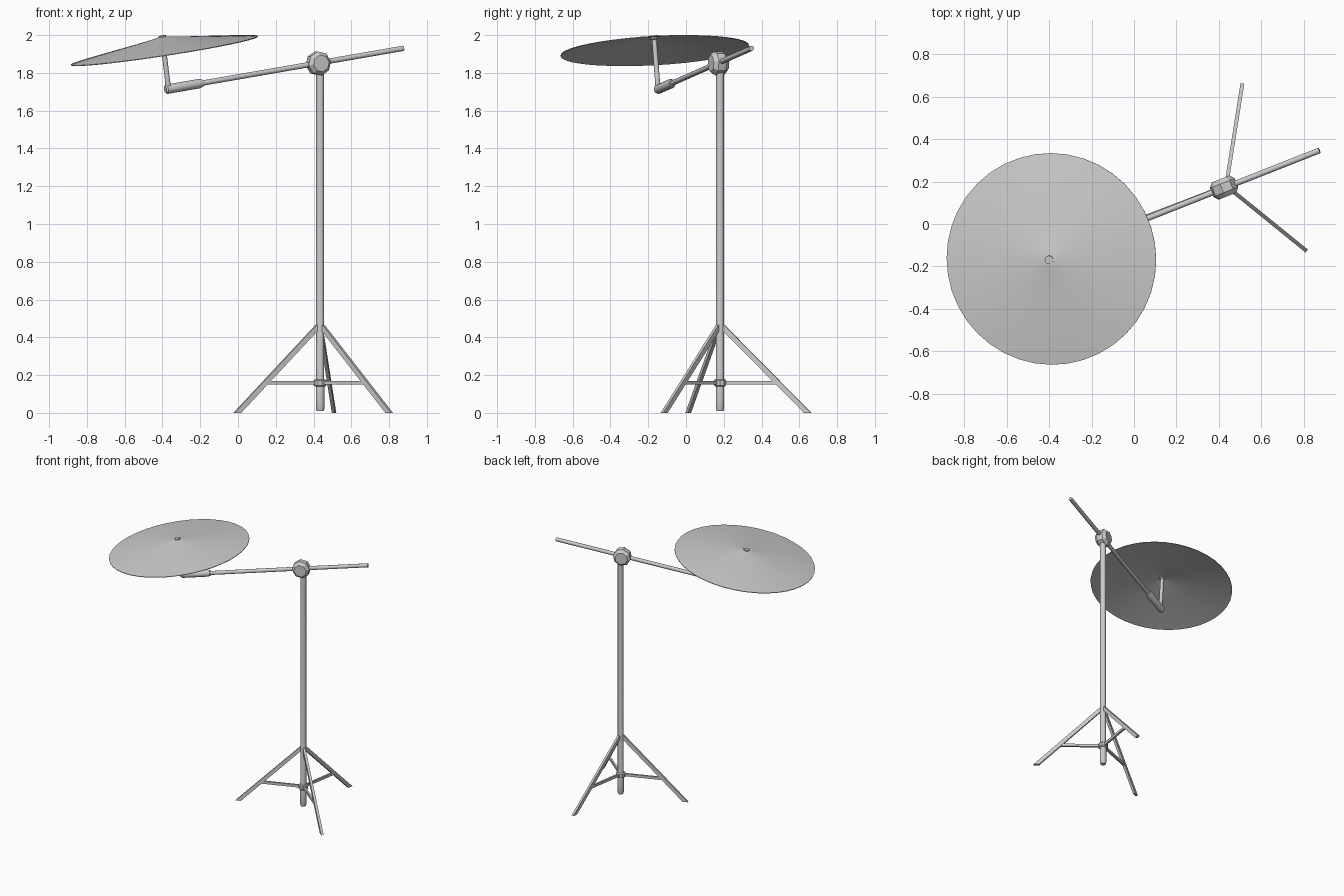
import bpy, bmesh, math
from mathutils import Vector

if "Cube" in bpy.data.objects:
    bpy.data.objects.remove(bpy.data.objects["Cube"])

POLE = Vector((0.435, 0.18, 0))


def make(name, bm, smooth=None):
    bmesh.ops.recalc_face_normals(bm, faces=bm.faces)
    me = bpy.data.meshes.new(name)
    bm.to_mesh(me)
    bm.free()
    ob = bpy.data.objects.new(name, me)
    bpy.context.collection.objects.link(ob)
    if smooth:
        bpy.ops.object.select_all(action='DESELECT')
        ob.select_set(True)
        bpy.context.view_layer.objects.active = ob
        bpy.ops.object.shade_smooth_by_angle(angle=math.radians(smooth))
    return ob


def lathe(name, origin, axis, profile, sides=14, smooth=35, phase=0):
    """Revolve (radius, height) pairs around an axis; both ends are capped."""
    bm = bmesh.new()
    axis = Vector(axis).normalized()
    ref = Vector((0, 0, 1)) if abs(axis.z) < 0.9 else Vector((1, 0, 0))
    u = (ref - axis * ref.dot(axis)).normalized()
    v = axis.cross(u)
    rings = []
    for r, h in profile:
        ring = []
        for i in range(sides):
            a = 2 * math.pi * i / sides + phase
            ring.append(bm.verts.new(Vector(origin) + axis * h + (u * math.cos(a) + v * math.sin(a)) * r))
        rings.append(ring)
    for a, b in zip(rings, rings[1:]):
        for i in range(sides):
            j = (i + 1) % sides
            bm.faces.new((a[i], a[j], b[j], b[i]))
    bm.faces.new(rings[0])
    bm.faces.new(rings[-1])
    return make(name, bm, smooth)


def bar(name, p, q, du, dv):
    """Bar from p to q, with section half-vectors du and dv."""
    bm = bmesh.new()
    a, b = [[bm.verts.new(c + du * s + dv * t) for s, t in ((-1, -1), (1, -1), (1, 1), (-1, 1))] for c in (p, q)]
    bm.faces.new(a)
    bm.faces.new(b)
    for i in range(4):
        j = (i + 1) % 4
        bm.faces.new((a[i], a[j], b[j], b[i]))
    return make(name, bm)


# Upright pole and brace collar
lathe("pole", POLE, (0, 0, 1), [(0.018, 0.01), (0.023, 0.025), (0.023, 0.14), (0.021, 0.15), (0.021, 1.85)])
lathe("brace_collar", POLE, (0, 0, 1), [(0.026, 0.14), (0.034, 0.146), (0.034, 0.172), (0.026, 0.178)], sides=10)

# Tripod legs cut flat at the floor, with level braces
for k in range(3):
    a = math.radians(-39 + 120 * k)
    d = Vector((math.cos(a), math.sin(a), 0))
    s = Vector((-d.y, d.x, 0))
    up = Vector((0, 0, 1))
    bar(f"leg_{k + 1}", POLE + d * 0.005 + up * 0.465, POLE + d * 0.47, d * 0.019, s * 0.009)
    bar(f"leg_brace_{k + 1}", POLE + d * 0.02 + up * 0.16, POLE + d * 0.312 + up * 0.16, up * 0.010, s * 0.007)

# Boom arm with its end sleeve
lo, hi = Vector((-0.385, -0.15, 1.712)), Vector((0.875, 0.347, 1.93))
boom = hi - lo
lathe("boom_arm", lo, boom, [(0.014, 0.1), (0.014, boom.length)])
lathe("boom_sleeve", lo, boom, [(0.019, 0), (0.025, 0.008), (0.025, 0.195), (0.02, 0.215)])

# Chunky faceted clamp, its axis level and square to the boom
side = boom.cross(Vector((0, 0, 1)))
lathe("boom_clamp", (0.425, 0.172, 1.85), side, [(0.045, -0.044), (0.064, -0.022), (0.064, 0.022), (0.045, 0.044)],
      sides=8, smooth=None, phase=math.radians(10))

# Tilt rod and cymbal
rim = Vector((-0.39, -0.165, 1.92))
tilt = Vector((-0.153, -0.055, 1)).normalized()
apex = rim + tilt * 0.075
base = Vector((-0.368, -0.148, 1.715))
rod = apex - base
lathe("cymbal_rod", base, rod, [(0.016, 0), (0.013, 0.06), (0.013, rod.length - 0.02), (0.02, rod.length - 0.015),
                                (0.02, rod.length + 0.003)], sides=12)
top = [(0.5, 0), (0.42, 0.013), (0.33, 0.026), (0.24, 0.038), (0.16, 0.049), (0.09, 0.059), (0.04, 0.067), (0.012, 0.072)]
under = [(r, h - 0.004) for r, h in reversed(top)]
lathe("cymbal", rim, tilt, under + top, sides=40, smooth=40)
